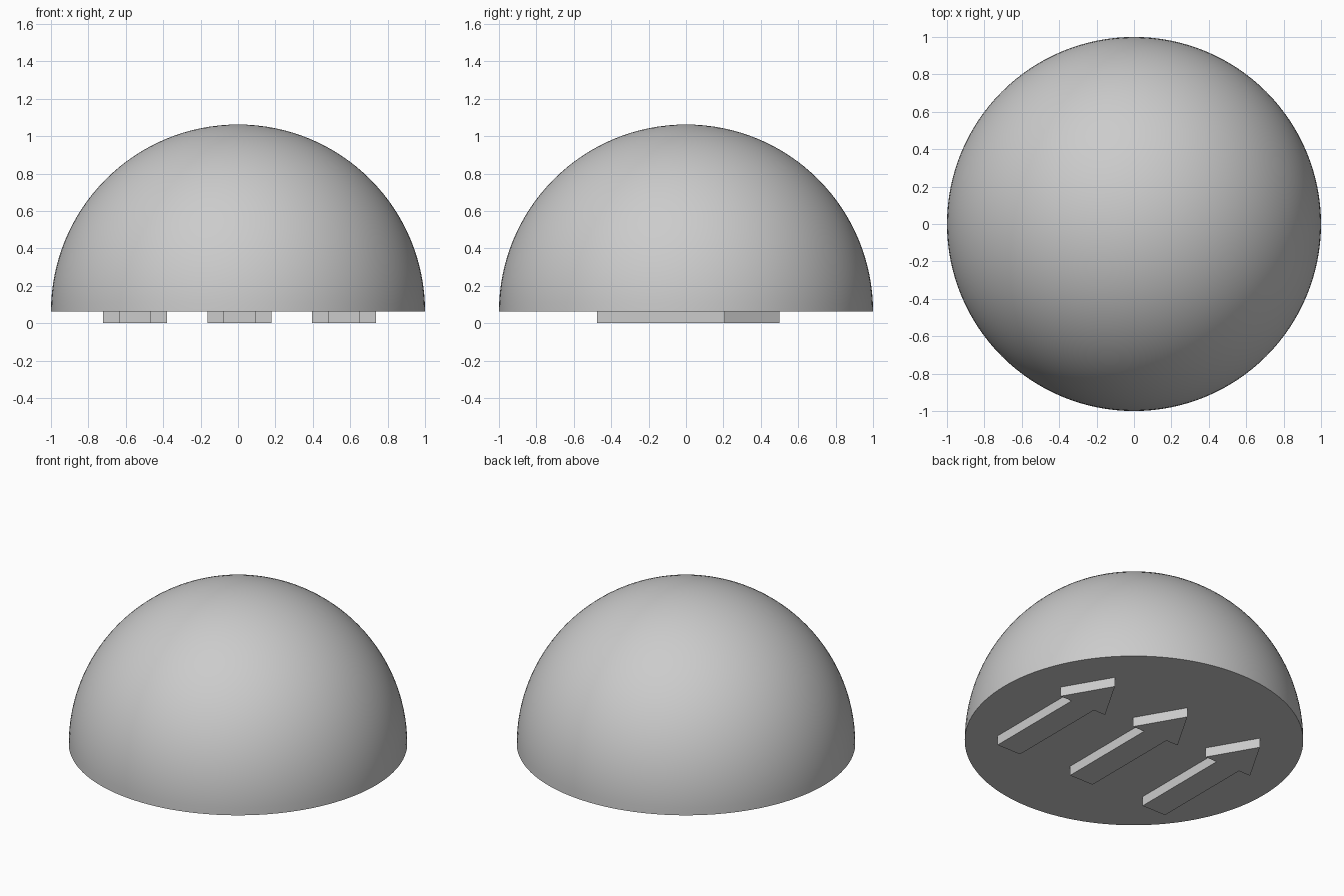
import bpy
import bmesh

cube = bpy.data.objects.get("Cube")
if cube:
    bpy.data.objects.remove(cube, do_unlink=True)

BASE_Z = 0.062

# Single plain grey finish
grey = bpy.data.materials.new("light grey")
grey.use_nodes = True
colour = (0.6, 0.6, 0.6, 1.0)
grey.diffuse_color = colour
grey.node_tree.nodes["Principled BSDF"].inputs["Base Color"].default_value = colour


def add_object(name, bm):
    bmesh.ops.recalc_face_normals(bm, faces=bm.faces)
    mesh = bpy.data.meshes.new(name)
    bm.to_mesh(mesh)
    bm.free()
    mesh.materials.append(grey)
    obj = bpy.data.objects.new(name, mesh)
    bpy.context.collection.objects.link(obj)
    return obj


# Dome: sphere cut at its equator and closed with a flat base
bm = bmesh.new()
bmesh.ops.create_uvsphere(bm, u_segments=128, v_segments=64, radius=1.0)
bmesh.ops.bisect_plane(bm, geom=bm.verts[:] + bm.edges[:] + bm.faces[:],
                       dist=1e-5, plane_co=(0, 0, 0), plane_no=(0, 0, 1),
                       clear_inner=True)
bmesh.ops.contextual_create(bm, geom=[e for e in bm.edges if e.is_boundary])
dome = add_object("dome", bm)
dome.location.z = BASE_Z
bpy.ops.object.select_all(action='DESELECT')
dome.select_set(True)
bpy.context.view_layer.objects.active = dome
bpy.ops.object.shade_smooth_by_angle()

# Raised arrows under the base, pointing to the back
HALF_ARROW = [(0.086, -0.475), (0.086, 0.205), (0.172, 0.205)]
outline = HALF_ARROW + [(0, 0.5)] + [(-x, y) for x, y in reversed(HALF_ARROW)]


def add_arrow(name, x_centre):
    bm = bmesh.new()
    face = bm.faces.new([bm.verts.new((x, y, 0)) for x, y in outline])
    top = bmesh.ops.extrude_face_region(bm, geom=[face], use_keep_orig=True)["geom"]
    bmesh.ops.translate(bm, vec=(0, 0, BASE_Z),
                        verts=[v for v in top if isinstance(v, bmesh.types.BMVert)])
    arrow = add_object(name, bm)
    arrow.location.x = x_centre


for name, x in (("right_arrow", -0.551), ("middle_arrow", 0.008), ("left_arrow", 0.567)):
    add_arrow(name, x)
